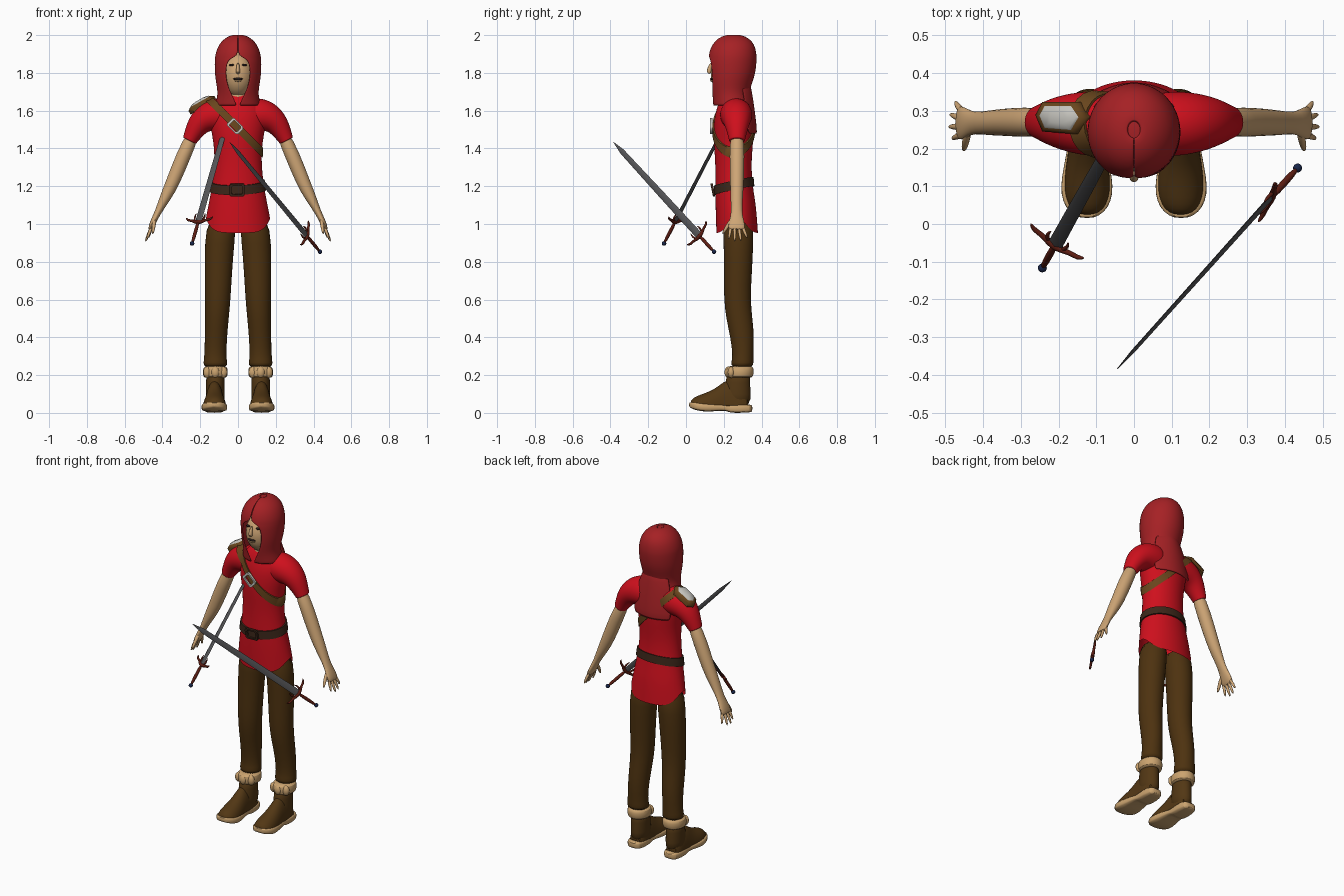
import bpy, bmesh
from math import sin, cos, pi, asin, radians
from mathutils import Vector as V
from mathutils.bvhtree import BVHTree

def material(name, r, g, b):
    m = bpy.data.materials.new(name)
    m.diffuse_color = (r, g, b, 1)
    return m

RED = material("tunic_red", .62, .005, .012)
HOOD = material("hood_red", .38, .015, .018)
SKIN = material("skin", .62, .38, .18)
PANTS = material("pants_brown", .075, .032, .005)
BOOT = material("boot_brown", .085, .038, .007)
TAN = material("tan", .6, .37, .16)
BELT = material("belt_brown", .045, .02, .01)
STRAP = material("strap_brown", .14, .06, .012)
STEEL = material("steel", .55, .54, .5)
BLADE = material("blade", .09, .09, .095)
GUARD = material("guard_red", .11, .012, .006)
DARK = material("dark", .02, .012, .01)
BLUE = material("pommel_blue", .01, .02, .07)

def loft(name, rings, mat, cap=True, closed=True, loop=False, sub=1, thick=0):
    """Skin a list of equal-length point rings."""
    bm = bmesh.new()
    vs = [[bm.verts.new(p) for p in r] for r in rings]
    n, m = len(rings[0]), len(rings)
    for i in range(m if loop else m - 1):
        a, b = vs[i], vs[(i + 1) % m]
        for j in range(n if closed else n - 1):
            k = (j + 1) % n
            bm.faces.new((a[j], a[k], b[k], b[j]))
    if cap and closed and not loop:
        bm.faces.new(vs[0])
        bm.faces.new(vs[-1])
    bmesh.ops.recalc_face_normals(bm, faces=bm.faces)
    me = bpy.data.meshes.new(name)
    bm.to_mesh(me)
    bm.free()
    me.materials.append(mat)
    me.shade_smooth()
    me.set_sharp_from_angle(angle=radians(50))
    ob = bpy.data.objects.new(name, me)
    bpy.context.collection.objects.link(ob)
    if thick:
        s = ob.modifiers.new("thickness", 'SOLIDIFY')
        s.thickness, s.offset = thick, 0
    if sub:
        ob.modifiers.new("smooth", 'SUBSURF').levels = sub
        ob.modifiers["smooth"].render_levels = sub
    return ob

def flat_ring(z, cx, rx, y0, y1, n=24):
    return [V((cx + rx * sin(2 * pi * i / n), (y0 + y1) / 2 - (y1 - y0) / 2 * cos(2 * pi * i / n), z))
            for i in range(n)]

def tube(name, path, mat, n=14, sub=1, side=V((0, 1, 0))):
    """path: (x, y, z, radius across, radius along the side axis)"""
    pts, rings = [V(p[:3]) for p in path], []
    for i, p in enumerate(pts):
        t = (pts[min(i + 1, len(pts) - 1)] - pts[max(i - 1, 0)]).normalized()
        u = t.cross(side).normalized()
        w = u.cross(t)
        rings.append([p + u * path[i][3] * cos(2 * pi * k / n) + w * path[i][4] * sin(2 * pi * k / n)
                      for k in range(n)])
    return loft(name, rings, mat, sub=sub)

def ball(name, c, r, mat):
    c = V(c)
    rings = [[c + V((r[0] * sin(a) * sin(b), -r[1] * sin(a) * cos(b), r[2] * cos(a)))
              for b in [2 * pi * k / 20 for k in range(20)]] for a in [.08 + (pi - .16) * i / 11 for i in range(12)]]
    return loft(name, rings, mat, sub=0)

# tunic body with curved hem
rows = [(1.1, .158, .155, .372), (1.2, .138, .155, .353), (1.32, .125, .155, .346), (1.42, .128, .147, .355),
        (1.5, .145, .145, .36), (1.57, .15, .15, .36), (1.62, .14, .165, .35), (1.66, .1, .18, .335), (1.69, .06, .2, .32)]
hem = flat_ring(0, 0, .172, .16, .382)
for p in hem:
    p.z = .953 + .08 * abs(p.x / .172) ** 6
rings = [hem] + [flat_ring(z, 0, rx, a, b) for z, rx, a, b in rows]
cloth = [loft("tunic", rings, RED, cap=False, sub=2)]

for s, tag in ((1, "left"), (-1, "right")):
    # sleeve, arm and hand
    cloth.append(tube(tag + "_sleeve", [(s * .04, .265, 1.575, .085, .08), (s * .1, .265, 1.582, .09, .088),
        (s * .155, .268, 1.57, .085, .083), (s * .207, .27, 1.535, .064, .068), (s * .24, .27, 1.475, .047, .05),
        (s * .256, .27, 1.443, .039, .043), (s * .2575, .27, 1.44, .038, .042)], RED, 20, 2))
    tube(tag + "_arm", [(s * .23, .27, 1.49, .036, .038), (s * .29, .27, 1.36, .04, .041), (s * .345, .27, 1.22, .038, .037),
        (s * .385, .268, 1.14, .03, .034), (s * .425, .268, 1.06, .017, .028), (s * .445, .268, 1.02, .017, .04),
        (s * .46, .268, .985, .014, .047), (s * .467, .268, .968, .009, .042)], SKIN)
    for k, (y0, y1, x1, z1) in enumerate([(.238, .226, .482, .918), (.258, .258, .491, .905), (.279, .291, .488, .908),
                                          (.298, .325, .474, .925)]):
        tube(f"{tag}_finger_{k}", [(s * .455, y0, .99, .01, .01), (s * (.46 + x1) / 2, (y0 + y1) / 2, (.985 + z1) / 2, .009, .0095),
                                   (s * x1, y1, z1, .005, .005)], SKIN, 8)
    tube(tag + "_thumb", [(s * .44, .25, 1.03, .012, .014), (s * .447, .215, .985, .011, .011), (s * .452, .193, .945, .006, .006)], SKIN, 8)

    # trouser leg
    legs = [(1.04, .082, .078, .19, .36), (.9, .098, .079, .2, .357), (.75, .104, .073, .2, .35), (.6, .107, .068, .2, .341),
            (.5, .112, .063, .212, .352), (.4, .117, .059, .235, .362), (.3, .12, .058, .248, .356),
            (.265, .12, .064, .238, .358), (.24, .12, .062, .24, .355)]
    loft(tag + "_trouser_leg", [flat_ring(z, s * c, r, a, b) for z, c, r, a, b in legs], PANTS)

    # fur boot cuff with front knots
    cuff = [(.185, .052, .225, .342), (.19, .064, .213, .355), (.215, .067, .21, .36), (.24, .065, .212, .358), (.25, .05, .228, .345)]
    loft(tag + "_boot_cuff", [flat_ring(z, s * .12, r, a, b) for z, r, a, b in cuff], TAN)
    for dx in (-.042, 0, .042):
        ball(tag + "_cuff_knot", (s * .12 + dx, .222 + abs(dx) * .4, .215), (.022, .018, .03), TAN)

    # boot shaft, foot and sole
    shaft = [(.22, .05, .215, .34), (.16, .049, .21, .34), (.1, .05, .2, .342), (.04, .05, .2, .345)]
    loft(tag + "_boot_shaft", [flat_ring(z, s * .12, r, a, b) for z, r, a, b in shaft], BOOT)
    foot = [(.335, .042, .09), (.28, .049, .15), (.22, .049, .185), (.18, .053, .15), (.14, .06, .122), (.09, .064, .102),
            (.05, .055, .088), (.03, .038, .072), (.024, .02, .058)]
    loft(tag + "_boot_foot", [[V((s * .124 + w * cos(a), y, .035 + (h - .035) * max(0, sin(a))))
         for a in [2 * pi * k / 16 for k in range(16)]] for y, w, h in foot], BOOT)
    sole = [(.352, .02, .008, .04), (.342, .044, .002, .045), (.29, .053, 0, .045), (.225, .049, 0, .042), (.215, .049, .014, .042),
            (.15, .062, .008, .046), (.1, .07, .006, .05), (.06, .065, .012, .054), (.03, .046, .022, .057), (.015, .018, .032, .056)]
    loft(tag + "_boot_sole", [[V((s * .125 + w * q, y, b + (t - b) * h)) for q, h in
         ((-.9, 0), (.9, 0), (1, .2), (1, .85), (.92, 1), (-.92, 1), (-1, .85), (-1, .2))] for y, w, b, t in sole], TAN, sub=1)

# hood with face opening: z, half width, front, back, opening half width
hood = [(2, .015, .23, .27, 0), (1.993, .05, .19, .312, 0), (1.965, .087, .152, .35, 0), (1.93, .108, .132, .366, 0),
        (1.89, .119, .12, .371, 0), (1.875, .12, .119, .371, .043), (1.85, .121, .118, .37, .058), (1.8, .12, .12, .364, .064),
        (1.76, .115, .123, .352, .059), (1.72, .108, .13, .338, .048), (1.69, .106, .136, .332, .034),
        (1.66, .11, .142, .334, .02), (1.625, .118, .146, .345, .003)]
rings = []
for z, rx, y0, y1, o in hood:
    a = asin(o / rx) if o else 0
    ts = [a + (2 * pi - 2 * a) * i / 36 for i in range(37)]
    rings.append([V((rx * sin(t), (y0 + y1) / 2 - (y1 - y0) / 2 * cos(t), z)) for t in ts])
loft("hood", rings, HOOD, closed=False, thick=.006)
loft("hood_crown", [flat_ring(1.997, 0, .03, .21, .285), flat_ring(2, 0, .012, .235, .265)], HOOD, sub=0)
tail = [(1.74, .08, .338), (1.66, .108, .352), (1.56, .122, .366), (1.475, .127, .374)]
loft("hood_tail", [[V((w * k / 6, y - .045 * (k / 6) ** 2, z)) for k in range(-6, 7)] for z, w, y in tail],
     HOOD, closed=False, thick=.008)

# head and face
ball("head", (0, .237, 1.79), (.085, .105, .12), SKIN)
tube("neck", [(0, .25, 1.6, .06, .06), (0, .245, 1.66, .052, .055), (0, .24, 1.74, .05, .06)], SKIN)
tube("nose", [(0, .137, 1.855, .007, .008), (0, .125, 1.825, .009, .012), (0, .12, 1.806, .014, .014),
              (0, .13, 1.796, .009, .008)], SKIN, 10)
ball("mouth", (0, .137, 1.768), (.026, .009, .007), DARK)
ball("lower_lip", (0, .137, 1.759), (.02, .009, .006), SKIN)
for s in (-1, 1):
    ball("eye", (s * .034, .149, 1.842), (.014, .008, .006), DARK)

# belt and shoulder strap wrapped onto the tunic
bpy.context.view_layer.update()
dg = bpy.context.evaluated_depsgraph_get()
trees = [BVHTree.FromObject(o, dg) for o in cloth]

def band(name, c, u, v, half, mat, surfaces, off=.008):
    c, u, v = V(c), V(u).normalized(), V(v).normalized()
    n, rings = u.cross(v).normalized(), []
    for i in range(56):
        d = u * cos(2 * pi * i / 56) + v * sin(2 * pi * i / 56)
        pts = []
        for q in (-half, half):
            hits = [t.ray_cast(c + n * q + d * .35, -d, .35)[0] for t in surfaces]
            r = max([(h - c - n * q).length for h in hits if h] or [.12])
            pts += [c + n * q + d * (r - .004), c + n * q + d * (r + off)]
        rings.append([pts[0], pts[1], pts[3], pts[2]])
    loft(name, rings, mat, loop=True, sub=0)

band("belt", (0, .255, 1.202), (1, 0, .03), (0, 1, .22), .024, BELT, trees[:1])
band("shoulder_strap", (0, .265, 1.508), (1, 0, -1), (0, 1, 0), .019, STRAP, trees)

def buckle(name, c, ax, up, w, h, mat):
    c, ax, up = V(c), V(ax).normalized(), V(up).normalized()
    out = ax.cross(up)
    rings = [[c + ax * w * x * k + up * h * z * k + out * o for k, o in ((1, -.006), (1, .006), (.68, .006), (.68, -.006))]
             for x, z in ((-1, -.7), (-.8, -1), (.8, -1), (1, -.7), (1, .7), (.8, 1), (-.8, 1), (-1, .7))]
    loft(name, rings, mat, loop=True, sub=0)

buckle("belt_buckle", (-.005, .142, 1.18), (1, 0, .03), (0, -.2, 1), .042, .034, BELT)
buckle("strap_buckle", (-.015, .134, 1.518), (1, 0, -1), (1, 0, 1), .04, .028, STEEL)

# shoulder plate with leather border
ax, ay, up = V((-.87, 0, -.49)), V((0, 1, 0)), V((-.49, 0, .87))
for name, k, h, mat in (("shoulder_pad", 1.18, 0, STRAP), ("shoulder_plate", 1, .006, STEEL)):
    hexa = [(.068, .005), (.05, .034), (-.04, .034), (-.066, 0), (-.04, -.038), (.05, -.032)]
    c = V((-.192, .283, 1.638))
    loft(name, [[c + ax * x * k * f + ay * y * k * f + up * (h + e) for x, y in hexa]
                for f, e in ((1, -.022), (1, 0), (.8, .012), (.4, .018))], mat, sub=0)

# two swords: pommel point, blade direction, guard direction
for tag, p, d, g in (("right", (-.245, -.12, .89), (.246, .444, .857), (.84, -.54, .04)),
                     ("left", (.438, .153, .848), (-.519, -.578, .63), (.25, .6, .755))):
    p, d = V(p), V(d).normalized()
    g = (V(g) - d * V(g).dot(d)).normalized()
    t = d.cross(g)
    at = lambda s, a=0: p + d * s + g * a
    loft(tag + "_sword_blade", [[at(s, w), at(s) + t * h, at(s, -w), at(s) - t * h] for s, w, h in
         ((.14, .02, .007), (.5, .018, .006), (.85, .014, .005), (.93, .001, .001))], BLADE, sub=0)
    tube(tag + "_sword_grip", [(*at(s), r, r) for s, r in ((.01, .007), (.05, .01), (.09, .01), (.14, .009))], GUARD, 10, 1, g)
    ball(tag + "_sword_pommel", at(.008), (.012, .012, .012), BLUE)
    tube(tag + "_sword_guard", [(*at(.14 + c, a), r, r) for a, c, r in ((-.085, .03, .003), (-.07, .012, .008), (-.045, .012, .007),
         (-.02, 0, .01), (0, 0, .013), (.02, 0, .01), (.045, .012, .007), (.07, .012, .008), (.085, .03, .003))], GUARD, 8, 1, t)
    for s in (-1, 1):
        tube(tag + "_sword_prong", [(*at(.14, s * .02), .007, .007), (*at(.17, s * .034), .006, .006),
                                    (*at(.195, s * .026), .002, .002)], GUARD, 8, 1, t)
